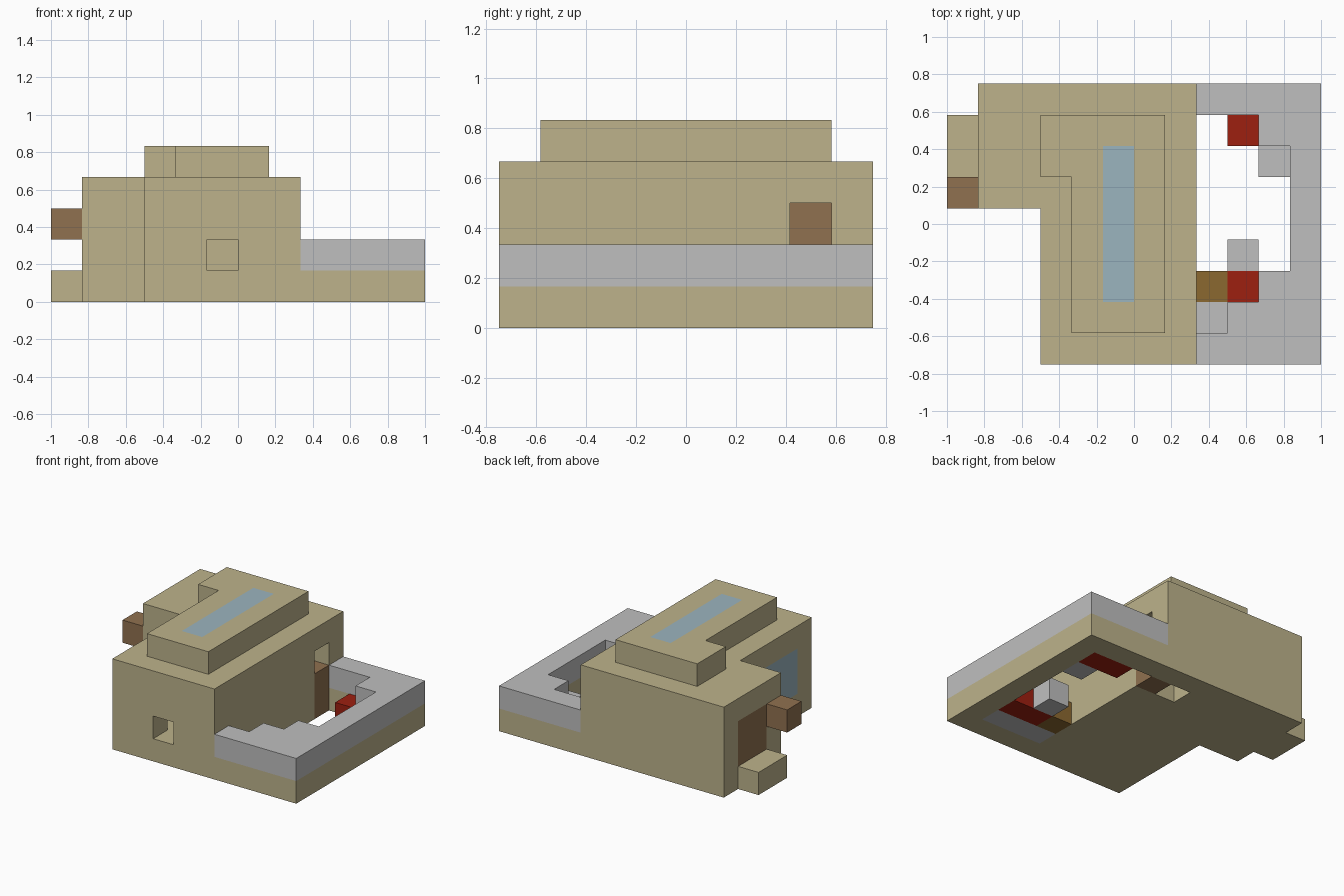
import bpy
import bmesh
import math
from itertools import product
from mathutils import Vector

cube = bpy.data.objects.get("Cube")
if cube:
    bpy.data.objects.remove(cube, do_unlink=True)

CELL = 1 / 6
ORIGIN = Vector((-1, -0.75, 0))


def material(name, rgb):
    m = bpy.data.materials.new(name)
    m.use_nodes = True
    m.diffuse_color = (*rgb, 1)
    m.node_tree.nodes["Principled BSDF"].inputs["Base Color"].default_value = (*rgb, 1)
    return m


SAND = material("sandstone", (0.51, 0.45, 0.26))
GREY = material("grey stone", (0.52, 0.52, 0.52))
BROWN = material("brown wood", (0.28, 0.165, 0.08))
OCHRE = material("ochre wood", (0.26, 0.14, 0.03))
RED = material("red cushion", (0.34, 0.014, 0.005))
BLUE = material("blue glass", (0.33, 0.46, 0.52))

grid = {}      # cell -> part name
part_mats = {}


def fill(name, mat, x, y, z):
    """Claim a block of cells, given as half-open ranges, for a part."""
    part_mats[name] = mat
    for c in product(range(*x), range(*y), range(*z)):
        grid[c] = name


def carve(x, y, z):
    for c in product(range(*x), range(*y), range(*z)):
        grid.pop(c, None)


# House shell: main hall, side wing, hollow rooms
fill("house_walls", SAND, (3, 8), (0, 9), (0, 4))
fill("house_walls", SAND, (1, 3), (5, 9), (0, 4))
carve((4, 7), (1, 8), (1, 3))
carve((2, 4), (6, 8), (1, 3))

# Raised roof with skylight
fill("upper_roof", SAND, (4, 7), (1, 8), (4, 5))
fill("upper_roof", SAND, (3, 4), (6, 8), (4, 5))
fill("skylight", BLUE, (5, 6), (2, 7), (4, 5))

# Windows and openings
fill("side_window", BLUE, (3, 4), (1, 4), (1, 3))
carve((5, 6), (0, 1), (1, 2))
carve((7, 8), (7, 8), (2, 3))
carve((6, 7), (7, 8), (0, 1))

# Doors, doorstep and sign block
fill("courtyard_door", BROWN, (7, 8), (7, 8), (0, 2))
fill("front_door", BROWN, (1, 2), (6, 8), (1, 3))
fill("doorstep", SAND, (0, 1), (6, 8), (0, 1))
fill("wall_block", BROWN, (0, 1), (5, 6), (2, 3))

# Courtyard: sand base with a grey coping on top
for name, mat, z in (("courtyard_base", SAND, (0, 1)), ("courtyard_coping", GREY, (1, 2))):
    fill(name, mat, (8, 12), (0, 1), z)
    fill(name, mat, (8, 12), (8, 9), z)
    fill(name, mat, (11, 12), (0, 9), z)
fill("courtyard_coping", GREY, (9, 11), (1, 2), (1, 2))
fill("courtyard_coping", GREY, (10, 11), (2, 3), (1, 2))
fill("courtyard_coping", GREY, (10, 11), (7, 8), (1, 2))

# Courtyard furniture
fill("stone_bench", GREY, (8, 11), (1, 2), (0, 1))
fill("stone_seat", GREY, (9, 10), (3, 4), (0, 1))
fill("corner_stone", GREY, (10, 11), (6, 7), (0, 1))
fill("front_cushion", RED, (9, 11), (2, 3), (0, 1))
fill("back_cushion", RED, (9, 11), (7, 8), (0, 1))
fill("side_table", OCHRE, (8, 9), (2, 3), (0, 1))


def build(name, mat):
    """Skin the exposed sides of a part and merge them into large flat faces."""
    bm = bmesh.new()
    for c in (c for c, part in grid.items() if part == name):
        for axis, side in product(range(3), (0, 1)):
            near = list(c)
            near[axis] += 2 * side - 1
            if tuple(near) in grid:
                continue
            u, v = (axis + 1) % 3, (axis + 2) % 3
            corners = []
            for du, dv in ((0, 0), (1, 0), (1, 1), (0, 1)):
                p = Vector(c)
                p[axis] += side
                p[u] += du
                p[v] += dv
                corners.append(bm.verts.new(ORIGIN + p * CELL))
            bm.faces.new(corners if side else corners[::-1])
    bmesh.ops.remove_doubles(bm, verts=bm.verts, dist=0.001)
    bmesh.ops.dissolve_limit(bm, angle_limit=math.radians(1), verts=bm.verts, edges=bm.edges)
    mesh = bpy.data.meshes.new(name)
    bm.to_mesh(mesh)
    bm.free()
    mesh.materials.append(mat)
    bpy.context.scene.collection.objects.link(bpy.data.objects.new(name, mesh))


for part, mat in part_mats.items():
    build(part, mat)
